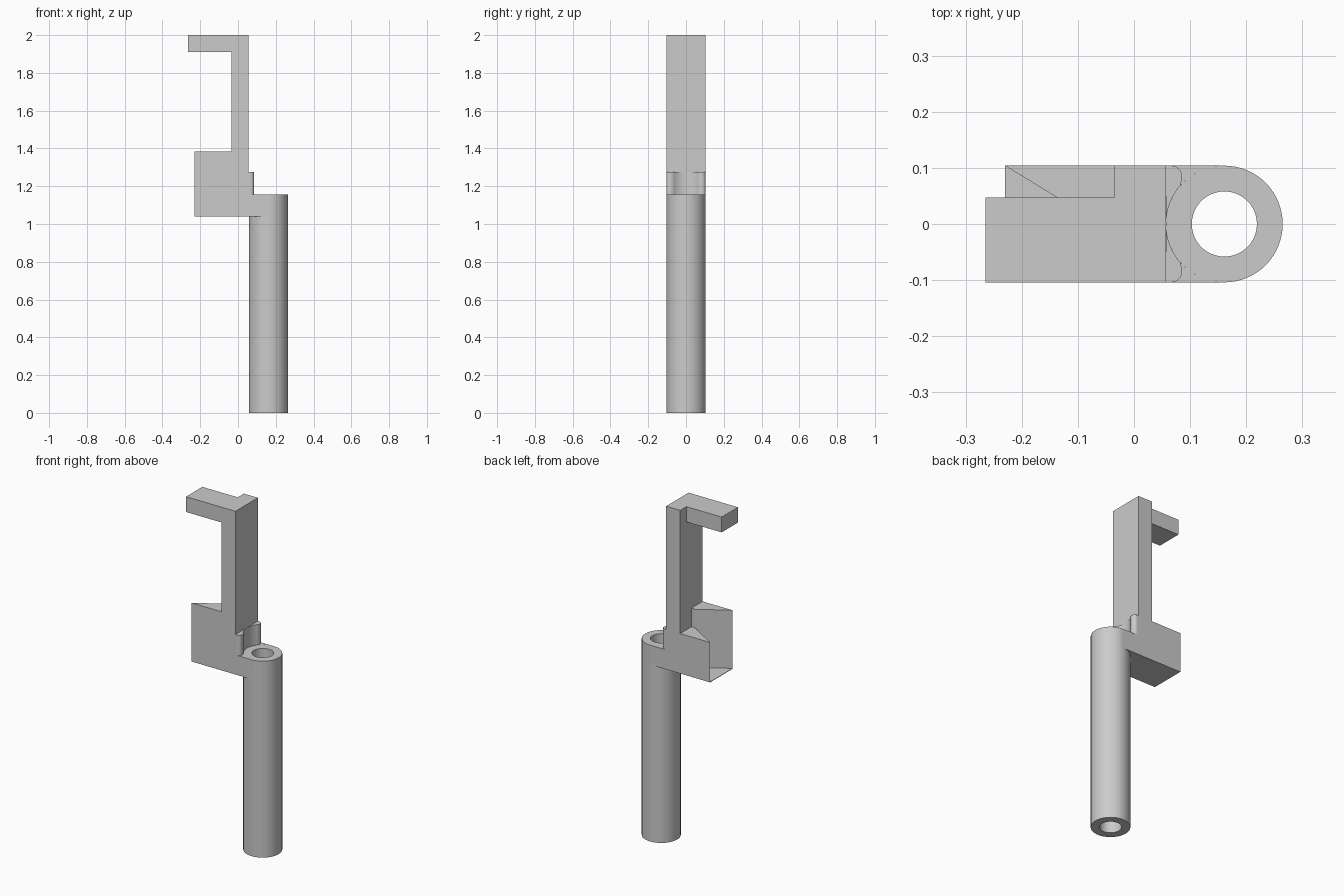
import bpy, bmesh, math

cube = bpy.data.objects.get("Cube")
if cube:
    bpy.data.objects.remove(cube, do_unlink=True)

grey = bpy.data.materials.new("plain grey")
grey.use_nodes = True
colour = (0.6, 0.6, 0.6, 1)
grey.diffuse_color = colour
grey.node_tree.nodes["Principled BSDF"].inputs["Base Color"].default_value = colour

HALF = 0.104            # half depth of the part, also the tube radius
TUBE_X, BORE = 0.161, 0.058
BASE, LEDGE, STEP, SHELF, TOP = 1.04, 1.155, 1.275, 1.385, 2.0
LEFT, POST_L, POST_R, APEX = -0.23, -0.035, 0.056, -0.06


def finish(name, bm, smooth=False):
    bmesh.ops.recalc_face_normals(bm, faces=bm.faces)
    mesh = bpy.data.meshes.new(name)
    bm.to_mesh(mesh)
    bm.free()
    mesh.materials.append(grey)
    obj = bpy.data.objects.new(name, mesh)
    bpy.context.collection.objects.link(obj)
    if smooth:
        bpy.ops.object.select_all(action='DESELECT')
        obj.select_set(True)
        bpy.context.view_layer.objects.active = obj
        bpy.ops.object.shade_smooth_by_angle(angle=math.radians(30))
    return obj


def prism(name, outline, z0, z1, smooth=False):
    """Extrude a flat outline from z0 up to z1."""
    bm = bmesh.new()
    face = bm.faces.new([bm.verts.new((x, y, z0)) for x, y in outline])
    up = bmesh.ops.extrude_face_region(bm, geom=[face], use_keep_orig=True)["geom"]
    verts = [v for v in up if isinstance(v, bmesh.types.BMVert)]
    bmesh.ops.translate(bm, verts=verts, vec=(0, 0, z1 - z0))
    return finish(name, bm, smooth)


def rect(x0, x1, y0, y1):
    return [(x0, y0), (x1, y0), (x1, y1), (x0, y1)]


def arc(cx, cy, r, a0, a1, n):
    angles = [math.radians(a0 + (a1 - a0) * i / n) for i in range(n + 1)]
    return [(cx + r * math.cos(a), cy + r * math.sin(a)) for a in angles]


# Hollow tube: ring section spun as four loops
bm = bmesh.new()
loops = []
for r, z in ((HALF, 0), (HALF, LEDGE), (BORE, LEDGE), (BORE, 0)):
    loops.append([bm.verts.new((x, y, z)) for x, y in arc(TUBE_X, 0, r, 0, 360, 64)[:-1]])
for k in range(4):
    a, b = loops[k], loops[(k + 1) % 4]
    for i in range(64):
        j = (i + 1) % 64
        bm.faces.new((a[i], a[j], b[j], b[i]))
finish("tube", bm, True)

# Flat-sided webs joining the tube to the block, and the curved lips on them
for side, name in ((-1, "front"), (1, "back")):
    web = [(POST_R, 0), (POST_R, HALF)] + arc(TUBE_X, 0, HALF, 90, 180, 20)[:-1]
    prism(name + "_web", [(x, side * y) for x, y in web], BASE, LEDGE)
    lip = arc(TUBE_X, 0, HALF, 178, 139, 12)
    lip += arc(0.066, 0.084, 0.02, -15, 90, 10) + [(POST_R, HALF)]
    prism(name + "_lip", [(x, side * y) for x, y in lip], LEDGE, STEP, True)

# Block with a V notch: tall front jaw, lower back jaw, thin floor between
prism("front_jaw", [(LEFT, -HALF), (POST_R, -HALF), (POST_R, 0), (APEX, 0)], BASE, SHELF)
prism("back_jaw", [(APEX, 0), (POST_R, 0), (POST_R, HALF), (LEFT, HALF)], BASE, STEP)
prism("notch_floor", [(LEFT, -HALF), (APEX, 0), (LEFT, HALF)], BASE, BASE + 0.003)

# Upright post and the arm at its top
prism("post", rect(POST_L, POST_R, -HALF, HALF), STEP, TOP)
prism("top_arm", rect(-0.265, POST_L, -HALF, 0.047), 1.91, TOP)
